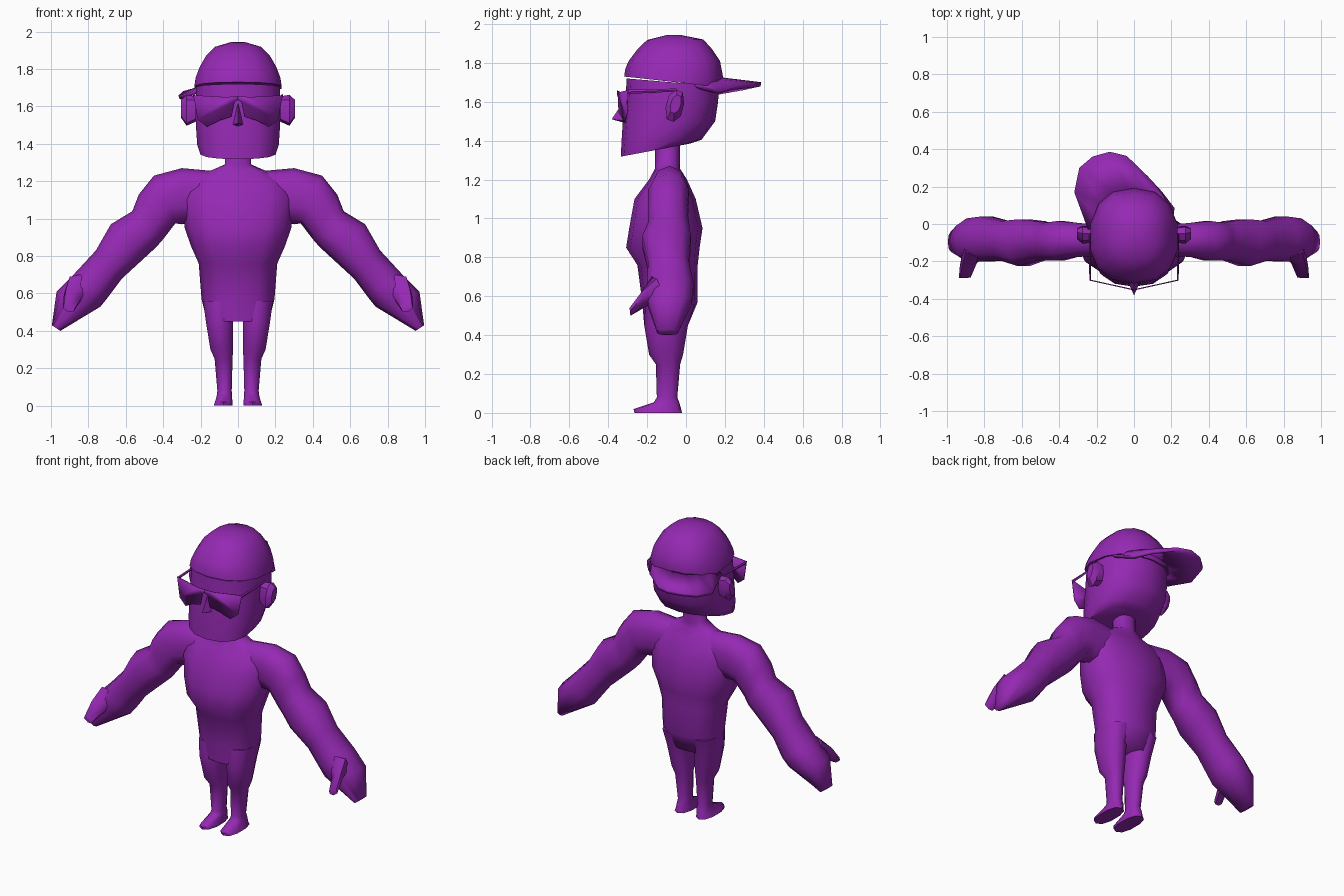
import bpy, bmesh, math
from mathutils import Vector as V

mat = bpy.data.materials.new("purple")
mat.diffuse_color = (0.30, 0.022, 0.45, 1)


def finish(name, bm, mirror=False, thick=0, angle=40):
    bmesh.ops.recalc_face_normals(bm, faces=bm.faces[:])
    me = bpy.data.meshes.new(name)
    bm.to_mesh(me)
    bm.free()
    me.materials.append(mat)
    ob = bpy.data.objects.new(name, me)
    bpy.context.collection.objects.link(ob)
    if thick:
        s = ob.modifiers.new("Solidify", 'SOLIDIFY')
        s.thickness, s.offset = thick, 0
    if mirror:
        ob.modifiers.new("Mirror", 'MIRROR').use_clip = True
    bpy.context.view_layer.objects.active = ob
    ob.select_set(True)
    bpy.ops.object.shade_smooth_by_angle(angle=math.radians(angle))
    ob.select_set(False)
    return ob


def loft(name, sections, n=12, power=0.85, mirror=False, angle=45):
    """Skin rounded rings; each section is (edge point, opposite edge point, half-width vector)."""
    bm = bmesh.new()
    rings = []
    for p, q, w in sections:
        p, q, w = V(p), V(q), V(w)
        mid, a = (p + q) / 2, (p - q) / 2
        ring = []
        for i in range(n):
            t = 2 * math.pi * i / n
            c, s = math.cos(t), math.sin(t)
            c = math.copysign(abs(c) ** power, c)
            s = math.copysign(abs(s) ** power, s)
            ring.append(bm.verts.new(mid + a * c + w * s))
        rings.append(ring)
    for r, t in zip(rings, rings[1:]):
        for i in range(n):
            j = (i + 1) % n
            bm.faces.new((r[i], r[j], t[j], t[i]))
    bm.faces.new(rings[0])
    bm.faces.new(rings[-1])
    return finish(name, bm, mirror, angle=angle)


def upright(rows, x=0):
    """Rows of (front y, front z, back y, back z, half width)."""
    return [((x, a, b), (x, c, d), (w, 0, 0)) for a, b, c, d, w in rows]


# torso and neck
torso = [(0.45, .165, -.215, .01), (0.57, .195, -.225, .06), (0.76, .21, -.25, .06),
         (0.85, .25, -.308, .07), (0.95, .285, -.292, .085), (1.1, .30, -.265, .05),
         (1.2, .27, -.19, .005), (1.255, .15, -.16, -.03), (1.29, .07, -.16, -.03),
         (1.40, .07, -.16, -.03)]
loft("torso", upright([(f, z, b, z, w) for z, w, f, b in torso]), angle=70)

# legs with wedge feet: z, inner x, outer x, front y, back y
legs = [(0.56, .01, .19, -.21, .045), (0.45, .024, .175, -.215, .01), (0.3, .024, .15, -.19, -.015),
        (0.25, .027, .127, -.155, -.03), (0.08, .032, .112, -.15, -.045), (0.055, .03, .115, -.165, -.035),
        (0.02, .028, .125, -.27, -.025), (0, .026, .132, -.265, -.02)]
loft("leg", [(((i + o) / 2, f, z), ((i + o) / 2, b, z), ((o - i) / 2, 0, 0)) for z, i, o, f, b in legs],
     n=10, mirror=True, angle=60)

# arms with mitten hands: upper x z, lower x z, front y, back y
arms = [(.08, 1.25, .08, 1.0, -.17, -.01), (.30, 1.27, .30, .97, -.18, .01),
        (.45, 1.23, .335, .975, -.20, .02), (.53, 1.13, .40, .89, -.20, .01),
        (.565, 1.04, .435, .85, -.20, .02), (.68, .97, .50, .79, -.23, .03),
        (.76, .83, .62, .68, -.20, .02), (.88, .70, .695, .58, -.205, .045),
        (.97, .61, .735, .53, -.205, .035), (.995, .43, .95, .40, -.15, -.04)]
loft("arm", [((a, (f + k) / 2, b), (c, (f + k) / 2, d), (0, (k - f) / 2, 0)) for a, b, c, d, f, k in arms],
     n=10, mirror=True, angle=70)
loft("thumb", [((.90, -.15, .69), (.80, -.15, .58), (.04, .03, -.04)),
               ((.92, -.23, .62), (.85, -.20, .55), (.03, 0, -.01)),
               ((.93, -.29, .54), (.88, -.285, .50), (.02, 0, -.01))], n=6, mirror=True, angle=60)

# head
loft("head", upright([(-.335, 1.318, .02, 1.385, .205), (-.332, 1.39, .08, 1.405, .223),
                      (-.325, 1.5, .15, 1.5, .23), (-.312, 1.6, .165, 1.6, .233),
                      (-.305, 1.72, .17, 1.68, .228)]), n=14)

# cap crown
loft("cap", upright([(-.318, 1.73, .18, 1.675, .238), (-.312, 1.77, .192, 1.72, .232),
                     (-.295, 1.81, .175, 1.81, .21), (-.25, 1.87, .135, 1.87, .175),
                     (-.20, 1.918, .09, 1.92, .125), (-.10, 1.943, -.03, 1.944, .04)]), n=14, angle=50)

# cap brim, turned towards the back left and arched
outer = [(.21, .08), (.14, .17), (.07, .25), (-.04, .362), (-.13, .385), (-.22, .36),
         (-.29, .30), (-.315, .17), (-.24, -.03)]
bm = bmesh.new()
rows = []
for i, (x, y) in enumerate(outer):
    t = math.radians(25 + 145 * i / 8)
    u = abs(i / 4 - 1) ** 2
    inner = bm.verts.new((.225 * math.cos(t), -.07 + .25 * math.sin(t), 1.715 - .025 * u))
    rows.append((inner, bm.verts.new((x, y, 1.69 - .05 * min(1, 1.5 * u) + .03 * (i in (0, 8))))))
for (a, b), (c, d) in zip(rows, rows[1:]):
    bm.faces.new((a, b, d, c))
finish("cap_brim", bm, thick=.022)

# ears
loft("ear", [((.20, -.055, 1.65), (.20, -.06, 1.53), (0, .04, 0)),
             ((.275, -.05, 1.662), (.275, -.065, 1.497), (0, .048, .01)),
             ((.305, -.045, 1.635), (.305, -.06, 1.54), (0, .028, .005))], n=8, mirror=True, angle=35)

# nose
bm = bmesh.new()
for p in [(0, -.30, 1.635), (0, -.382, 1.51), (.04, -.29, 1.50), (-.04, -.29, 1.50), (0, -.29, 1.485)]:
    bm.verts.new(p)
bmesh.ops.convex_hull(bm, input=bm.verts[:])
finish("nose", bm, angle=20)

# glasses: bent lens sheet and thin temples
bm = bmesh.new()
lens = [(0, 1.635), (.018, 1.625), (.035, 1.545), (.10, 1.525), (.165, 1.49), (.215, 1.53),
        (.238, 1.66), (.06, 1.65), (0, 1.657)]
bm.faces.new([bm.verts.new((x, -.352 + .22 * x, z)) for x, z in lens])
finish("glasses_lens", bm, mirror=True, thick=.006, angle=20)
loft("glasses_temple", [((.234, -.30, 1.662), (.234, -.30, 1.64), (.005, 0, 0)),
                        ((.236, -.05, 1.668), (.236, -.05, 1.653), (.005, 0, 0))], n=4, mirror=True)
